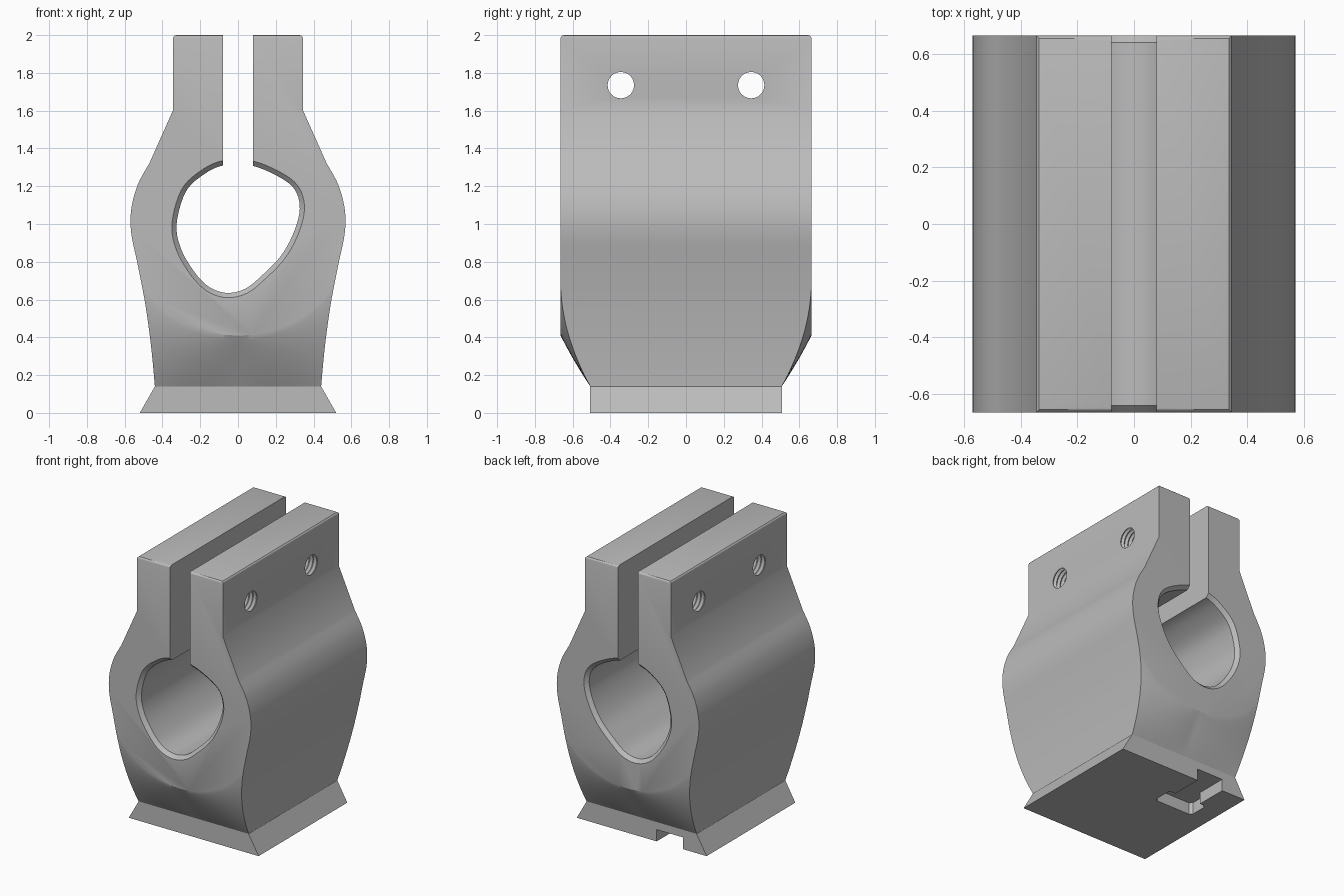
import bpy, bmesh, math
from mathutils import Vector

if "Cube" in bpy.data.objects:
    bpy.data.objects.remove(bpy.data.objects["Cube"], do_unlink=True)

HALF_DEPTH, BASE_DEPTH = 0.665, 0.507
WAIST_Z, BORE_Z = 0.14, 1.0

grey = bpy.data.materials.new("machined grey")
grey.use_nodes = True
colour = (0.5, 0.5, 0.5, 1)
grey.diffuse_color = colour
grey.node_tree.nodes["Principled BSDF"].inputs["Base Color"].default_value = colour


def smooth_path(points, closed=False, steps=6):
    """Catmull-Rom curve through the points."""
    pts = [Vector(p) for p in points]
    n = len(pts)
    pick = (lambda i: pts[i % n]) if closed else (lambda i: pts[max(0, min(n - 1, i))])
    out = []
    for i in range(n if closed else n - 1):
        a, b, c, d = (pick(i + k) for k in (-1, 0, 1, 2))
        for s in range(steps):
            t = s / steps
            out.append(0.5 * (2 * b + (c - a) * t + (2 * a - 5 * b + 4 * c - d) * t * t
                              + (3 * b - a - 3 * c + d) * t ** 3))
    return out if closed else out + [pts[-1]]


def loft(name, rings):
    """Closed solid through matching rings of 3D points."""
    bm = bmesh.new()
    loops = [[bm.verts.new(p) for p in ring] for ring in rings]
    for lo, hi in zip(loops, loops[1:]):
        for i in range(len(lo)):
            j = (i + 1) % len(lo)
            bm.faces.new((lo[i], lo[j], hi[j], hi[i]))
    bm.faces.new(loops[0][::-1])
    bm.faces.new(loops[-1])
    bmesh.ops.recalc_face_normals(bm, faces=bm.faces)
    mesh = bpy.data.meshes.new(name)
    bm.to_mesh(mesh)
    bm.free()
    obj = bpy.data.objects.new(name, mesh)
    bpy.context.collection.objects.link(obj)
    mesh.materials.append(grey)
    return obj


def box(name, x0, x1, y0, y1, z0, z1):
    return loft(name, [[(x, y0, z), (x, y1, z), (x, y1, w), (x, y0, w)]
                       for x, z, w in ((x0, z0, z1), (x1, z0, z1))])


# Clamp body: flared foot, waist, round barrel and upright ears
barrel = smooth_path([(0.44, WAIST_Z), (0.46, 0.35), (0.49, 0.57), (0.53, 0.78), (0.565, 0.95),
                      (0.565, 1.08), (0.53, 1.21), (0.47, 1.32)])
half = [Vector((0.52, 0))] + barrel + [Vector((0.345, 1.6)), Vector((0.345, 2))]
outline = half + [Vector((-p.x, p.y)) for p in reversed(half)]
body = loft("clamp_body", [[(p.x, y, p.y) for p in outline] for y in (-HALF_DEPTH, HALF_DEPTH)])

bm = bmesh.new()
bm.from_mesh(body.data)
top_edges = [e for e in bm.edges if all(v.co.z > 1.99 for v in e.verts)]
bmesh.ops.bevel(bm, geom=top_edges, offset=0.02, segments=3, profile=0.5, affect='EDGES')
bm.to_mesh(body.data)
bm.free()

cutters = []

# Tapered end reliefs: blend from an arc around the bore to the straight foot
for side, end in ((-1, "front"), (1, "back")):
    rings = []
    for i in range(49):
        x = -0.58 + 1.16 * i / 48
        arc_z = BORE_Z - math.sqrt(0.59 ** 2 - x * x)
        power = 1 + 0.7 * abs(x) / 0.5
        section = [(0.8, arc_z + 0.004), (HALF_DEPTH + 0.002, arc_z + 0.004)]
        for k in range(1, 11):
            t = k / 10
            section.append((HALF_DEPTH - (HALF_DEPTH - BASE_DEPTH) * t ** power,
                            arc_z + (WAIST_Z - arc_z) * t))
        section += [(BASE_DEPTH, -0.1), (0.8, -0.1)]
        rings.append([(x, side * y, z) for y, z in section])
    cutters.append(loft(end + "_relief_cutter", rings))

# Irregular bore with a small chamfer at each mouth
mouth = smooth_path([(-0.08, 1.335), (-0.2, 1.28), (-0.3, 1.18), (-0.35, 1.0), (-0.325, 0.86),
                     (-0.25, 0.73), (-0.165, 0.645), (-0.06, 0.61), (0.05, 0.635), (0.15, 0.715),
                     (0.25, 0.82), (0.32, 0.95), (0.352, 1.08), (0.325, 1.19), (0.24, 1.265),
                     (0.08, 1.333)], closed=True, steps=5)


def inset(path, amount):
    out = []
    for i, p in enumerate(path):
        d = (path[(i + 1) % len(path)] - path[i - 1]).normalized()
        out.append(p + Vector((-d.y, d.x)) * amount)
    return out


rings = []
for y, amount in ((-0.69, 0), (-HALF_DEPTH, 0), (-0.64, 0.025),
                  (0.64, 0.025), (HALF_DEPTH, 0), (0.69, 0)):
    rings.append([(p.x, y, p.y) for p in inset(mouth, amount)])
cutters.append(loft("bore_cutter", rings))

# Slot between the ears
cutters.append(box("slot_cutter", -0.08, 0.08, -0.8, 0.8, 1.1, 2.2))

# Threaded screw holes through both ears
for y, end in ((-0.345, "front"), (0.345, "back")):
    rings = []
    for i in range(53):
        r = 0.07 if i % 2 else 0.083
        x = -0.39 + 0.015 * i
        rings.append([(x, y + r * math.cos(a), 1.735 + r * math.sin(a))
                      for a in (math.tau * k / 24 for k in range(24))])
    cutters.append(loft(end + "_screw_cutter", rings))

# T-shaped keyway under the foot, open at the back
keyway = [(-0.12, 0.6), (-0.12, 0.28), (-0.09, 0.28), (-0.07, 0.26), (-0.07, 0.15), (-0.09, 0.13),
          (-0.36, 0.13), (-0.38, 0.15), (-0.38, 0.26), (-0.36, 0.28), (-0.33, 0.28), (-0.33, 0.6)]
cutters.append(loft("keyway_cutter", [[(x, y, z) for x, y in keyway] for z in (-0.1, 0.085)]))

# Apply every cut, then remove the cutters
bpy.context.view_layer.objects.active = body
body.select_set(True)
for cutter in cutters:
    cutter.hide_render = True
    cut = body.modifiers.new(cutter.name, 'BOOLEAN')
    cut.operation, cut.solver, cut.object = 'DIFFERENCE', 'EXACT', cutter
    bpy.ops.object.modifier_apply(modifier=cut.name)
    bpy.data.objects.remove(cutter, do_unlink=True)

bpy.ops.object.shade_smooth_by_angle(angle=math.radians(25))
